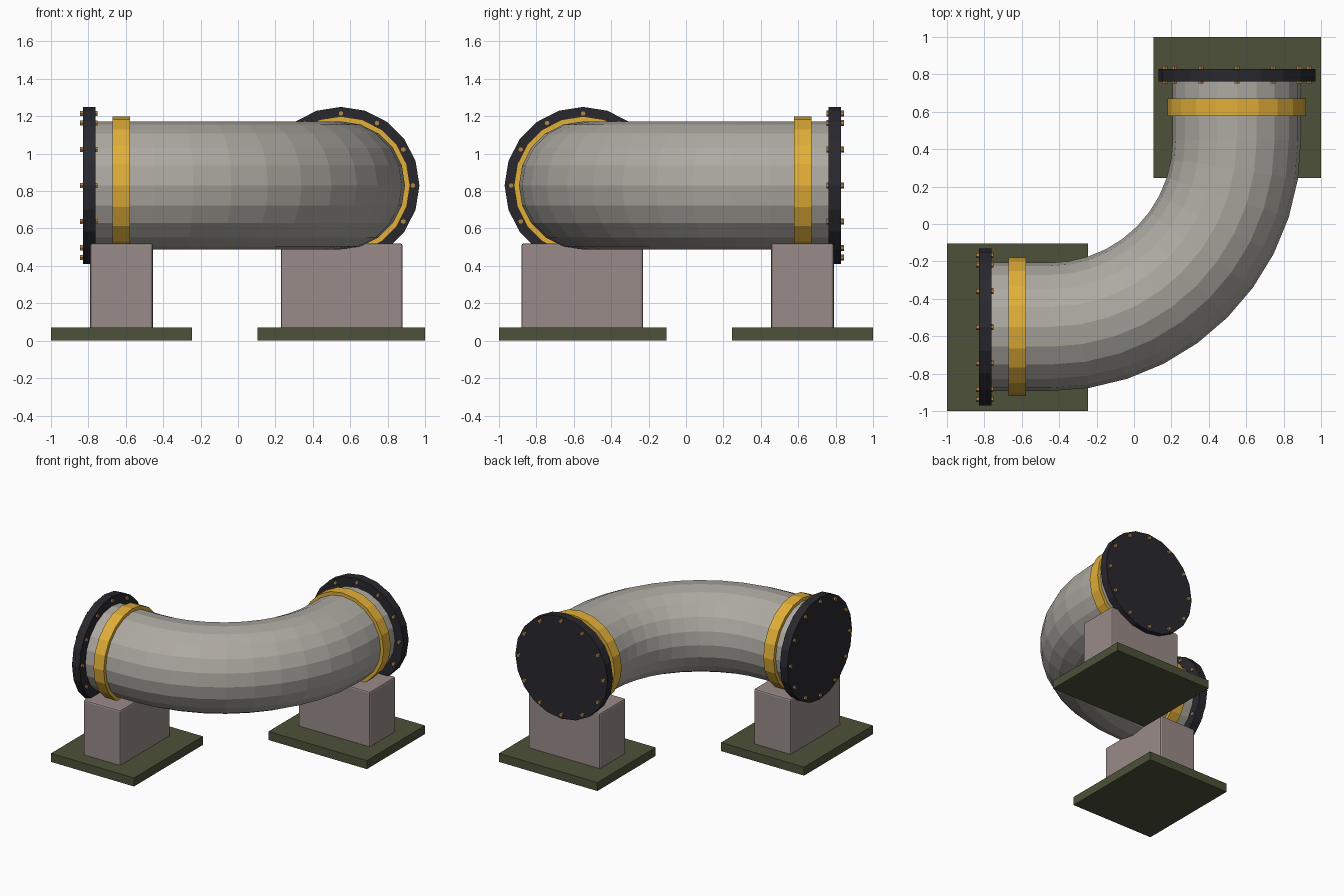
import bpy, bmesh
from math import sin, cos, pi, radians
from mathutils import Matrix, Vector

if "Cube" in bpy.data.objects:
    bpy.data.objects.remove(bpy.data.objects["Cube"])

SIDES, ZC, OFF = 20, 0.83, 0.55      # facets, pipe axis height, axis offset
R_PIPE, R_BEND, BEND_C = 0.343, 1.0, 0.45


def mat(name, col):
    m = bpy.data.materials.new(name)
    m.diffuse_color = (*col, 1)
    m.use_nodes = True
    m.node_tree.nodes["Principled BSDF"].inputs["Base Color"].default_value = m.diffuse_color
    return m


STEEL = mat("pipe_grey", (0.42, 0.40, 0.36))
GOLD = mat("band_yellow", (0.76, 0.43, 0.04))
DARK = mat("flange_dark", (0.022, 0.021, 0.027))
BRASS = mat("bolt_brass", (0.42, 0.23, 0.08))
STONE = mat("pier_stone", (0.32, 0.26, 0.25))
OLIVE = mat("base_olive", (0.075, 0.082, 0.04))


def finish(bm, name, material):
    bmesh.ops.recalc_face_normals(bm, faces=bm.faces)
    me = bpy.data.meshes.new(name)
    bm.to_mesh(me)
    bm.free()
    me.materials.append(material)
    ob = bpy.data.objects.new(name, me)
    bpy.context.collection.objects.link(ob)
    return ob


def box(name, lo, hi, material, bevel=0):
    lo, hi = Vector(lo), Vector(hi)
    bm = bmesh.new()
    bmesh.ops.create_cube(bm, size=1, matrix=Matrix.Translation((lo + hi) / 2)
                          @ Matrix.Diagonal((*(hi - lo), 1)))
    ob = finish(bm, name, material)
    if bevel:
        b = ob.modifiers.new("bevel", 'BEVEL')
        b.width, b.segments = bevel, 2
    return ob


def disc(bm, frame, r, a, b, sides=SIDES, u=0, v=0):
    """Cylinder from a to b along the frame's z axis, shifted by u, v."""
    bmesh.ops.create_cone(bm, cap_ends=True, segments=sides, radius1=r, radius2=r,
                          depth=b - a,
                          matrix=frame @ Matrix.Translation((u, v, (a + b) / 2)))


# Curved pipe: straight stub, ten-step quarter bend, straight stub
bm = bmesh.new()
stations = [(-90, Vector((-0.35, 0, 0)))]
stations += [(-90 + 9 * i, Vector()) for i in range(11)]
stations += [(0, Vector((0, 0.35, 0)))]
rings = []
for deg, shift in stations:
    a = radians(deg)
    ring = []
    for k in range(SIDES):
        t = 2 * pi * k / SIDES
        d = R_BEND + R_PIPE * cos(t)
        ring.append(bm.verts.new(Vector((-BEND_C + d * cos(a), BEND_C + d * sin(a),
                                         ZC + R_PIPE * sin(t))) + shift))
    rings.append(ring)
for r0, r1 in zip(rings, rings[1:]):
    for k in range(SIDES):
        j = (k + 1) % SIDES
        bm.faces.new((r0[k], r0[j], r1[j], r1[k]))
bm.faces.new(rings[0])
bm.faces.new(rings[-1])
finish(bm, "pipe", STEEL)

# Each end: frame z axis points outward along the pipe
ends = {
    "left": Matrix.Translation((0, -OFF, ZC)) @ Matrix.Rotation(-pi / 2, 4, 'Y'),
    "rear": Matrix.Translation((OFF, 0, ZC)) @ Matrix.Rotation(-pi / 2, 4, 'X'),
}
for side, frame in ends.items():
    bm = bmesh.new()
    disc(bm, frame, 0.42, 0.762, 0.83)
    finish(bm, side + "_flange", DARK)

    bm = bmesh.new()
    disc(bm, frame, 0.37, 0.577, 0.67)
    finish(bm, side + "_band", GOLD)

    bm = bmesh.new()
    for i in range(12):
        t = i * pi / 6
        disc(bm, frame, 0.016, 0.75, 0.845, 6, 0.385 * cos(t), 0.385 * sin(t))
    finish(bm, side + "_bolts", BRASS)

# Supports: pier block on a base slab under each end
box("left_pier", (-0.79, -0.88, 0.01), (-0.455, -0.23, 0.52), STONE, 0.012)
box("rear_pier", (0.23, 0.455, 0.01), (0.88, 0.79, 0.52), STONE, 0.012)
box("left_base", (-1, -1, 0), (-0.245, -0.105, 0.07), OLIVE)
box("rear_base", (0.105, 0.245, 0), (1, 1, 0.07), OLIVE)
